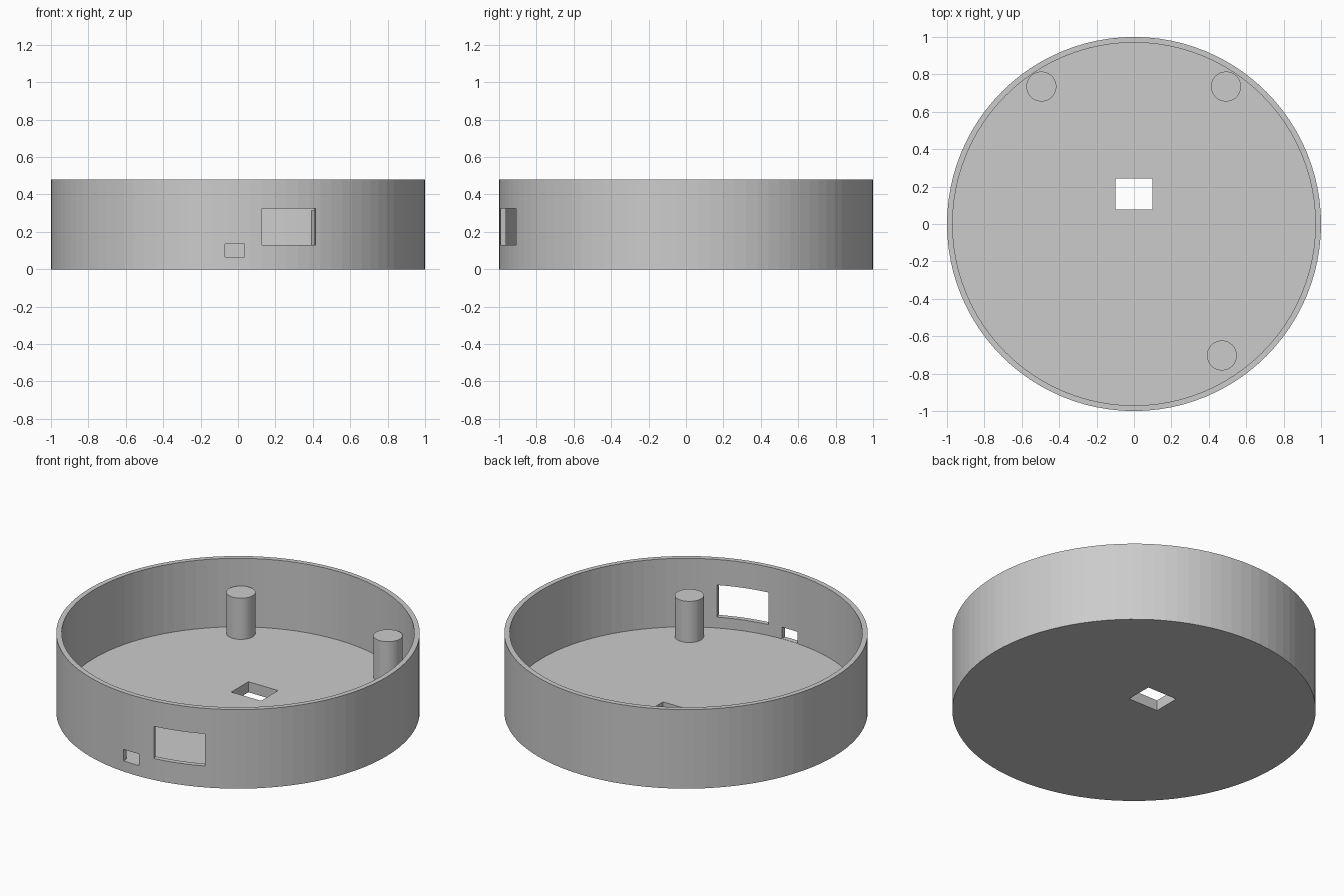
import bpy, bmesh
from math import radians, sin, cos
from mathutils import Matrix, Vector

old = bpy.data.objects.get("Cube")
if old:
    bpy.data.objects.remove(old, do_unlink=True)

RADIUS, WALL, HEIGHT, FLOOR = 1.0, 0.03, 0.48, 0.064
SEGMENTS = 96

grey = bpy.data.materials.new("plain grey")
grey.use_nodes = True
grey.diffuse_color = (0.6, 0.6, 0.6, 1)
grey.node_tree.nodes["Principled BSDF"].inputs["Base Color"].default_value = grey.diffuse_color


def finish(name, bm):
    """Turn a bmesh into a linked object in the plain material."""
    bmesh.ops.recalc_face_normals(bm, faces=bm.faces)
    mesh = bpy.data.meshes.new(name)
    bm.to_mesh(mesh)
    bm.free()
    mesh.materials.append(grey)
    obj = bpy.data.objects.new(name, mesh)
    bpy.context.collection.objects.link(obj)
    return obj


def cylinder(name, x, y, radius, bottom, top, segments):
    bm = bmesh.new()
    bmesh.ops.create_cone(bm, cap_ends=True, segments=segments, radius1=radius, radius2=radius,
                          depth=top - bottom, matrix=Matrix.Translation((x, y, (top + bottom) / 2)))
    return finish(name, bm)


def box(name, centre, size, turn=0):
    bm = bmesh.new()
    bmesh.ops.create_cube(bm, size=1, matrix=Matrix.Translation(centre)
                          @ Matrix.Rotation(turn, 4, "Z") @ Matrix.Diagonal((*size, 1)))
    return finish(name, bm)


# Round tray: a solid drum hollowed out from the top of its floor
bm = bmesh.new()
bmesh.ops.create_cone(bm, cap_ends=True, segments=SEGMENTS, radius1=RADIUS, radius2=RADIUS,
                      depth=HEIGHT, matrix=Matrix.Translation((0, 0, HEIGHT / 2)))
bm.normal_update()
lid = [f for f in bm.faces if f.normal.z > 0.9]
bmesh.ops.inset_region(bm, faces=lid, thickness=WALL, use_even_offset=True)
well = bmesh.ops.extrude_face_region(bm, geom=lid)
bmesh.ops.delete(bm, geom=lid, context="FACES_ONLY")
bmesh.ops.translate(bm, verts=[v for v in well["geom"] if isinstance(v, bmesh.types.BMVert)],
                    vec=(0, 0, FLOOR - HEIGHT))
tray = finish("round_tray", bm)

# Openings: large side window, small port, and rectangular floor hole
turn = radians(16)
cutters = [
    box("window_cutter", Vector((sin(turn), -cos(turn), 0.2275)), (0.298, 0.3, 0.195), turn),
    box("port_cutter", (-0.018, -RADIUS, 0.1), (0.104, 0.3, 0.07)),
    box("floor_cutter", (0, 0.16, 0.03), (0.2, 0.164, 0.2)),
]
bpy.context.view_layer.objects.active = tray
for cutter in cutters:
    cut = tray.modifiers.new(cutter.name, "BOOLEAN")
    cut.operation, cut.solver, cut.object = "DIFFERENCE", "EXACT", cutter
    bpy.ops.object.modifier_apply(modifier=cut.name)
for cutter in cutters:
    bpy.data.objects.remove(cutter, do_unlink=True)

# Three support posts standing on the floor
posts = {"back_right_post": (-0.495, 0.735), "back_left_post": (0.492, 0.735),
         "front_left_post": (0.47, -0.703)}
for name, (x, y) in posts.items():
    cylinder(name, x, y, 0.08, FLOOR - 0.01, FLOOR + 0.25, 48)
